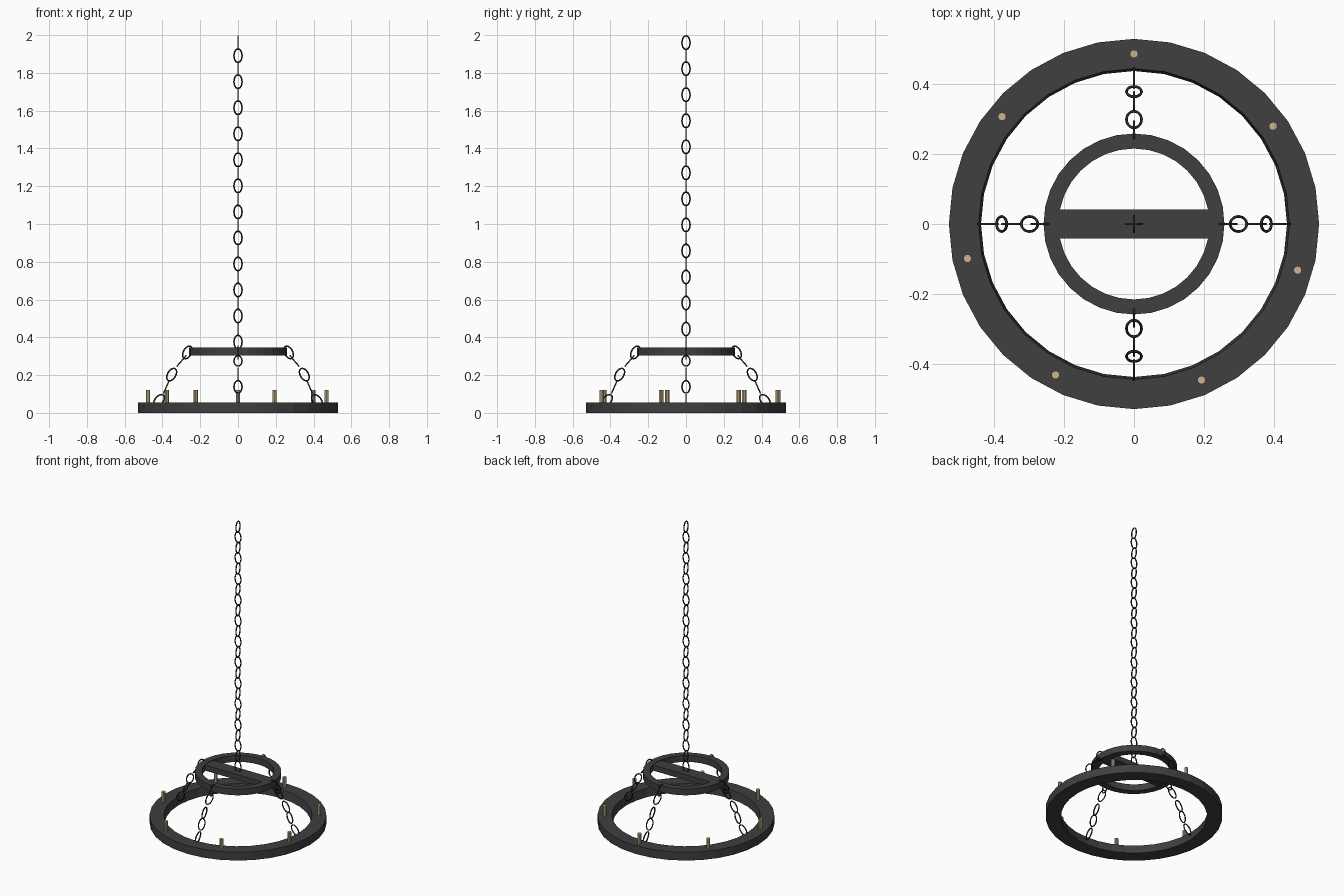
import bpy, bmesh, math
from mathutils import Vector

if "Cube" in bpy.data.objects:
    bpy.data.objects.remove(bpy.data.objects["Cube"])


def mat(name, c):
    m = bpy.data.materials.new(name)
    m.diffuse_color = (*c, 1)
    m.use_nodes = True
    m.node_tree.nodes["Principled BSDF"].inputs["Base Color"].default_value = m.diffuse_color
    return m


IRON = mat("dark iron", (0.05, 0.05, 0.05))
CHAIN = mat("black chain", (0.022, 0.024, 0.026))
WAX = mat("tan wax", (0.60, 0.46, 0.27))


def finish(name, bm, material, smooth=False):
    bmesh.ops.recalc_face_normals(bm, faces=bm.faces[:])
    me = bpy.data.meshes.new(name)
    bm.to_mesh(me)
    bm.free()
    me.materials.append(material)
    for p in me.polygons:
        p.use_smooth = smooth
    ob = bpy.data.objects.new(name, me)
    bpy.context.collection.objects.link(ob)
    return ob


def ring(name, profile, sides):
    """Sweep a closed (radius, z) profile around the z axis."""
    bm = bmesh.new()
    loops = []
    for i in range(sides):
        a = 2 * math.pi * i / sides
        loops.append([bm.verts.new((r * math.cos(a), r * math.sin(a), z)) for r, z in profile])
    n = len(profile)
    for i in range(sides):
        p, q = loops[i], loops[(i + 1) % sides]
        for j in range(n):
            k = (j + 1) % n
            bm.faces.new((p[j], q[j], q[k], p[k]))
    return finish(name, bm, IRON)


def add_link(bm, centre, along, across, a=0.036, b=0.0215, wire=0.004, segs=20, sides=6):
    """Oval wire link: long axis 'along', short axis 'across'."""
    along, across = along.normalized(), across.normalized()
    normal = along.cross(across)
    loops = []
    for i in range(segs):
        t = 2 * math.pi * i / segs
        mid = centre + along * a * math.cos(t) + across * b * math.sin(t)
        out = (along * math.cos(t) * b + across * math.sin(t) * a).normalized()
        loops.append([bm.verts.new(mid + wire * (out * math.cos(u) + normal * math.sin(u)))
                      for u in (2 * math.pi * j / sides for j in range(sides))])
    for i in range(segs):
        p, q = loops[i], loops[(i + 1) % segs]
        for j in range(sides):
            k = (j + 1) % sides
            bm.faces.new((p[j], q[j], q[k], p[k]))


# Large lower ring and small upper ring
ring("lower_ring", [(0.438, 0), (0.53, 0), (0.53, 0.055), (0.445, 0.055)], 32)
ring("upper_ring", [(0.216, 0.305), (0.259, 0.305), (0.259, 0.347), (0.216, 0.347)], 32)

# Flat bar across the upper ring
bm = bmesh.new()
bmesh.ops.create_cube(bm, size=1)
for v in bm.verts:
    v.co = (v.co.x * 0.44, v.co.y * 0.084, 0.326 + v.co.z * 0.036)
finish("cross_bar", bm, IRON)

# Main hanging chain, links turned alternately
X, Y, Z = Vector((1, 0, 0)), Vector((0, 1, 0)), Vector((0, 0, 1))
bm = bmesh.new()
for k in range(24):
    add_link(bm, Vector((0, 0, 1.96 - 0.0689 * k)), Z, X if k % 2 else Y)
finish("main_chain", bm, CHAIN, True)

# Four short chains joining the rings: (radius, z, downward slope in degrees)
LINKS = [(0.268, 0.320, 62), (0.299, 0.275, 49), (0.351, 0.203, 60),
         (0.379, 0.138, 66), (0.418, 0.066, 52)]
for c in range(4):
    a = c * math.pi / 2
    out = Vector((math.cos(a), math.sin(a), 0))
    side = Z.cross(out)
    bm = bmesh.new()
    for k, (r, z, s) in enumerate(LINKS):
        s = math.radians(s)
        along = out * math.cos(s) - Z * math.sin(s)
        across = side if k % 2 else out * math.sin(s) + Z * math.cos(s)
        add_link(bm, out * r + Z * z, along, across)
    finish(f"side_chain_{c + 1}", bm, CHAIN, True)

# Seven candles around the lower ring
for k in range(7):
    a = math.radians(90 + 50.85 * k)
    bm = bmesh.new()
    bmesh.ops.create_cone(bm, cap_ends=True, segments=10, radius1=0.012, radius2=0.012, depth=0.07)
    bmesh.ops.translate(bm, verts=bm.verts[:],
                        vec=(0.487 * math.cos(a), 0.487 * math.sin(a), 0.085))
    finish(f"candle_{k + 1}", bm, WAX)
